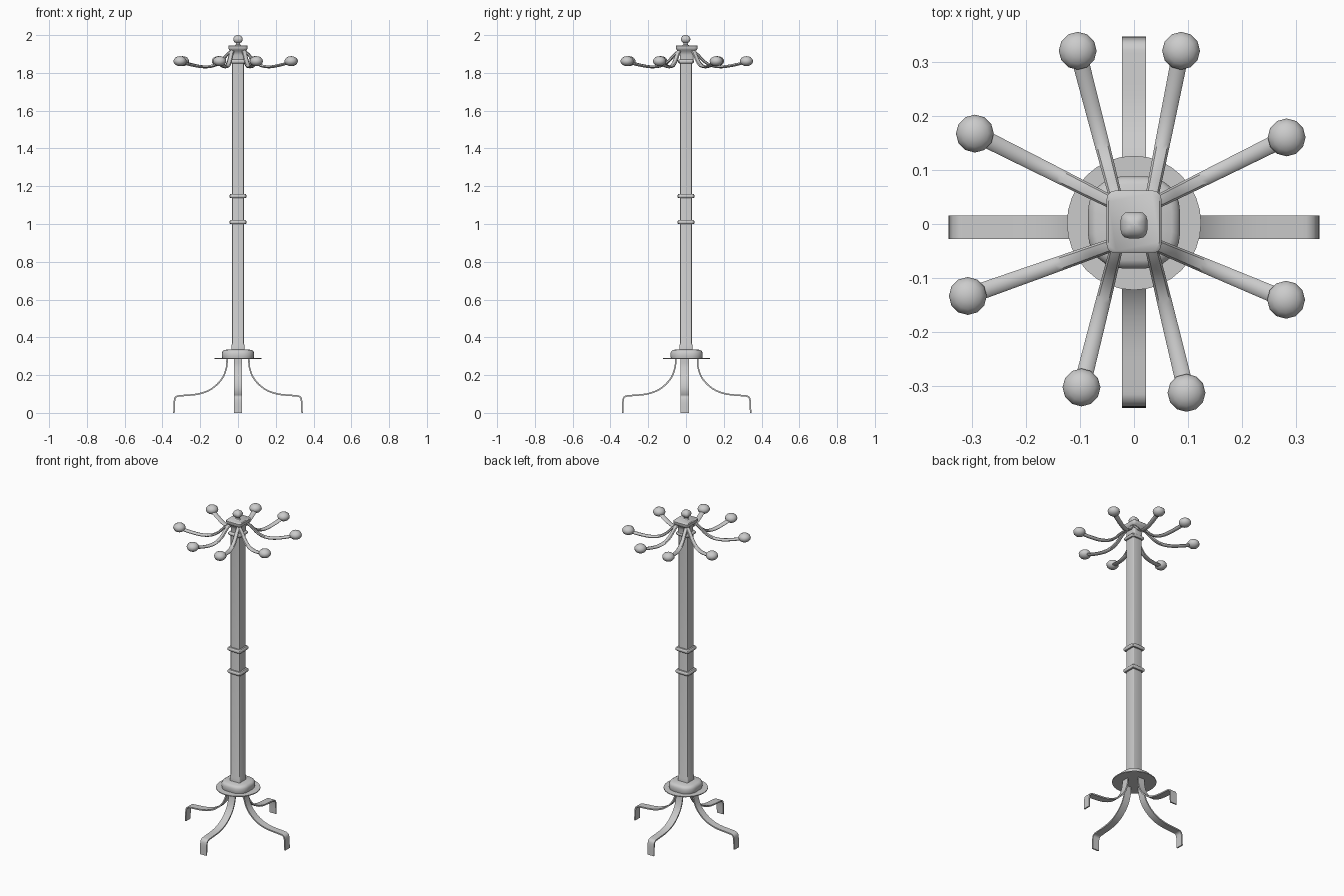
import bpy, bmesh, math
from mathutils import Vector

if "Cube" in bpy.data.objects:
    bpy.data.objects.remove(bpy.data.objects["Cube"])


def finish(name, bm, angle=40):
    bmesh.ops.recalc_face_normals(bm, faces=bm.faces)
    me = bpy.data.meshes.new(name)
    bm.to_mesh(me)
    bm.free()
    ob = bpy.data.objects.new(name, me)
    bpy.context.collection.objects.link(ob)
    bpy.ops.object.select_all(action='DESELECT')
    ob.select_set(True)
    bpy.context.view_layer.objects.active = ob
    bpy.ops.object.shade_smooth_by_angle(angle=math.radians(angle))
    return ob


def skin(bm, rings):
    n = len(rings[0])
    for a, b in zip(rings, rings[1:]):
        for i in range(n):
            j = (i + 1) % n
            bm.faces.new((a[i], a[j], b[j], b[i]))
    bm.faces.new(rings[0])
    bm.faces.new(rings[-1])


def rounded_loft(name, profile, roundness, cy=0.0, seg=4, stretch=1.0):
    """Stack of rounded squares; profile is (half width, z), roundness 1 = circle."""
    bm = bmesh.new()
    rings = []
    for h, z in profile:
        r = h * roundness
        ring = []
        for k in range(4):
            mid = math.pi / 4 + k * math.pi / 2
            cx, cyy = [math.copysign(h - r, f(mid)) for f in (math.cos, math.sin)]
            for s in range(seg):
                a = k * math.pi / 2 + math.pi / 2 * (s / (seg - 1) if roundness < 1 else s / seg)
                ring.append(bm.verts.new((cx + r * math.cos(a),
                                          cy + (cyy + r * math.sin(a)) * stretch, z)))
        rings.append(ring)
    skin(bm, rings)
    return finish(name, bm)


def smooth_path(pts, steps=4):
    p = [Vector(q) for q in pts]
    p = [2 * p[0] - p[1]] + p + [2 * p[-1] - p[-2]]
    out = []
    for i in range(1, len(p) - 2):
        a, b, c, d = p[i - 1:i + 3]
        for s in range(steps):
            t = s / steps
            out.append(0.5 * (2 * b + (c - a) * t + (2 * a - 5 * b + 4 * c - d) * t * t
                              + (3 * b - a - 3 * c + d) * t ** 3))
    return out + [p[-2]]


def sweep(name, pts, side, section, taper=(1, 1)):
    """Sweep a (sideways, normal) section along a path lying in a vertical plane."""
    path = smooth_path(pts)
    bm = bmesh.new()
    rings = []
    for i, p in enumerate(path):
        t = (path[min(i + 1, len(path) - 1)] - path[max(i - 1, 0)]).normalized()
        n = t.cross(side).normalized()
        k = taper[0] + (taper[1] - taper[0]) * i / (len(path) - 1)
        rings.append([bm.verts.new(p + side * u * k + n * v) for u, v in section])
    skin(bm, rings)
    return finish(name, bm)


# Post with its two square bands
rounded_loft("post", [(0.034, 0.32), (0.034, 0.36), (0.0305, 0.37), (0.0305, 1.87)], 0.15)
for label, z in (("lower", 1.01), ("upper", 1.148)):
    rounded_loft(label + "_band", [(0.03, z - 0.011), (0.04, z - 0.011), (0.045, z - 0.005),
                                   (0.045, z + 0.005), (0.04, z + 0.011), (0.03, z + 0.011)], 0.25)

# Base plate and cushion
rounded_loft("base_plate", [(0.124, 0.285), (0.124, 0.29)], 1.0, cy=0.002, seg=8)
rounded_loft("base_cushion", [(0.083, 0.289), (0.085, 0.30), (0.085, 0.318), (0.08, 0.328),
                              (0.07, 0.334), (0.03, 0.336)], 0.75, cy=0.003, seg=7)

# Four bent strap legs
leg = [(0.058, 0.288), (0.061, 0.24), (0.085, 0.18), (0.14, 0.127), (0.21, 0.1),
       (0.30, 0.091), (0.326, 0.086), (0.336, 0.066), (0.339, 0.0)]
strap = [(-0.022, -0.004), (0.022, -0.004), (0.022, 0.004), (-0.022, 0.004)]
for k, label in enumerate(("right", "back", "left", "front")):
    a = k * math.pi / 2
    d = Vector((math.cos(a), math.sin(a), 0))
    off = Vector((0, -0.006 if k % 2 == 0 else 0.003, 0))
    sweep(label + "_leg", [d * r + off + Vector((0, 0, z)) for r, z in leg],
          Vector((-d.y, d.x, 0)), strap)

# Square hub, collar and finial at the top
rounded_loft("hub_collar", [(0.03, 1.85), (0.038, 1.851), (0.043, 1.857), (0.043, 1.864),
                            (0.038, 1.87), (0.03, 1.872)], 0.3)
rounded_loft("hub", [(0.032, 1.865), (0.032, 1.895), (0.036, 1.912), (0.047, 1.922),
                     (0.051, 1.93), (0.051, 1.942), (0.047, 1.946)], 0.3, cy=0.004, stretch=1.13)
rounded_loft("finial", [(0.02, 1.944), (0.012, 1.95), (0.011, 1.958), (0.02, 1.964),
                        (0.0245, 1.974), (0.0245, 1.983), (0.018, 1.994), (0.008, 2.0)],
             0.6, cy=-0.002)

# Eight drooping arms with flattened knobs
knobs = [(0.087, 0.32), (0.282, 0.16), (0.281, -0.14), (0.097, -0.312),
         (-0.097, -0.302), (-0.307, -0.133), (-0.294, 0.167), (-0.104, 0.32)]
oval = [(0.013 * math.cos(i * math.pi / 4), 0.0075 * math.sin(i * math.pi / 4)) for i in range(8)]
drop = [(0, 1.918), (0.1, 1.895), (0.22, 1.86), (0.36, 1.838), (0.55, 1.832),
        (0.78, 1.842), (1, 1.858)]
for i, (x, y) in enumerate(knobs, 1):
    if abs(x) < abs(y):
        start = Vector((math.copysign(0.03, x), math.copysign(0.035, y), 0))
    else:
        start = Vector((math.copysign(0.033, x), math.copysign(0.036, y), 0))
    end = Vector((x, y, 0))
    d = (end - start).normalized()
    sweep(f"arm_{i}", [start.lerp(end, t) + Vector((0, 0, z)) for t, z in drop],
          Vector((-d.y, d.x, 0)), oval, (0.9, 1.2))
    bm = bmesh.new()
    bmesh.ops.create_uvsphere(bm, u_segments=12, v_segments=8, radius=0.035)
    bmesh.ops.scale(bm, vec=(1, 1, 0.76), verts=bm.verts)
    bmesh.ops.translate(bm, vec=(x, y, 1.862), verts=bm.verts)
    finish(f"knob_{i}", bm, 60)
